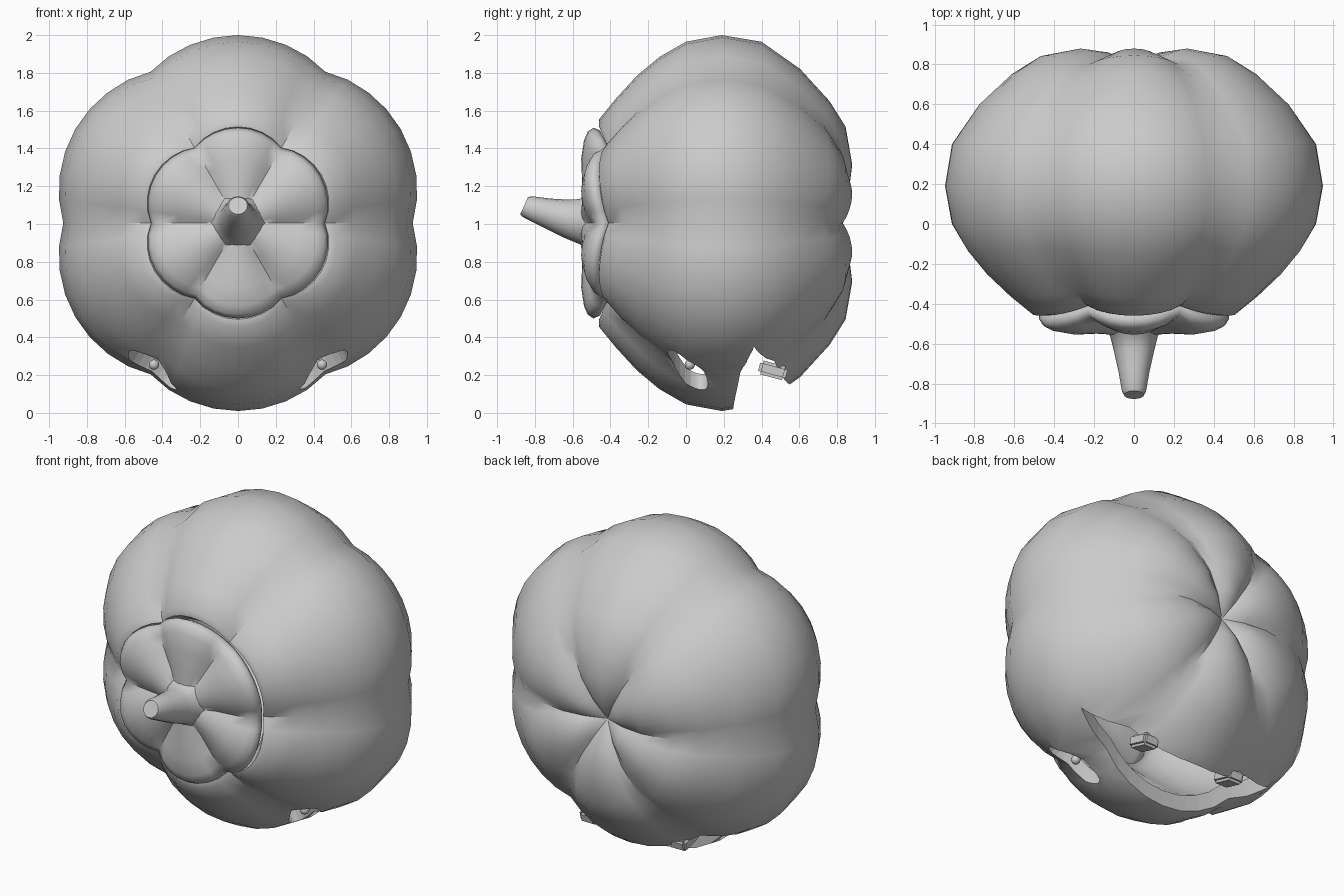
import bpy, bmesh
from math import sin, cos, pi, radians
from mathutils import Vector, Matrix

if "Cube" in bpy.data.objects:
    bpy.data.objects.remove(bpy.data.objects["Cube"])

CZ = 1.005          # height of the pumpkin axis (runs along y)
SEG = 48


def make(name, bm, angle=40):
    bmesh.ops.remove_doubles(bm, verts=bm.verts, dist=0.0005)
    bmesh.ops.recalc_face_normals(bm, faces=bm.faces)
    me = bpy.data.meshes.new(name)
    bm.to_mesh(me)
    bm.free()
    ob = bpy.data.objects.new(name, me)
    bpy.context.collection.objects.link(ob)
    bpy.ops.object.select_all(action='DESELECT')
    ob.select_set(True)
    bpy.context.view_layer.objects.active = ob
    if angle:
        bpy.ops.object.shade_smooth_by_angle(angle=radians(angle))
    return ob


def loft(rings, caps=False):
    bm = bmesh.new()
    vs = [[bm.verts.new(p) for p in r] for r in rings]
    n = len(rings[0])
    for a, b in zip(vs, vs[1:]):
        for i in range(n):
            j = (i + 1) % n
            bm.faces.new((a[i], a[j], b[j], b[i]))
    if caps:
        bm.faces.new(vs[0])
        bm.faces.new(vs[-1])
    return bm


def ribbed(peak, groove, power):
    """Six-lobed revolve: blends a ridge profile and a groove profile of (r, y)."""
    rings = []
    for (rp, yp), (rg, yg) in zip(peak, groove):
        ring = []
        for i in range(SEG):
            a = 2 * pi * i / SEG
            w = abs(sin(3 * a)) ** power
            r, y = rg + (rp - rg) * w, yg + (yp - yg) * w
            ring.append((r * cos(a), y, CZ + r * sin(a)))
        rings.append(ring)
    return loft(rings)


def cut(ob, cutter):
    m = ob.modifiers.new("cut", 'BOOLEAN')
    m.operation, m.solver, m.object = 'DIFFERENCE', 'EXACT', cutter
    bpy.context.view_layer.objects.active = ob
    bpy.ops.object.modifier_apply(modifier=m.name)
    bpy.data.objects.remove(cutter)


# Hollow shell: outer skin, then the same profile shrunk for the inside
peak = [(.51, -.46), (.55, -.46), (.66, -.37), (.78, -.26), (.88, -.14), (.96, 0), (.995, .19),
        (.96, .40), (.815, .605), (.645, .76), (.51, .845), (.31, .88), (.15, .86), (0, .77)]
groove = [(.46, -.41), (.49, -.40), (.60, -.33), (.71, -.23), (.81, -.12), (.89, 0), (.925, .19),
          (.89, .40), (.76, .59), (.60, .73), (.45, .80), (.27, .83), (.13, .815), (0, .77)]


def inside(prof):
    return [(r * .9, .2 + (y - .2) * .88) for r, y in reversed(prof)]


shell = [p + inside(p) + [p[0]] for p in (peak, groove)]
body_bm = ribbed(*shell, .85)
bmesh.ops.remove_doubles(body_bm, verts=body_bm.verts, dist=.0005)
body = make("pumpkin_body", body_bm)

# Mouth opening on the underside, cut straight up
N = 16
upper = [(-.69 + 1.38 * i / N) for i in range(N + 1)]
outline = [(x, .25 + .11 * abs(x / .69) ** 2.5) for x in upper]
outline += [(x, .37 + .18 * (1 - abs(x / .69) ** 1.6)) for x in reversed(upper[1:-1])]
cut(body, make("mouth_cutter", loft([[(x, y, z) for x, y in outline] for z in (-.2, .62)], True), 0))

# Slanted eye openings and pupils
for s, side in ((1, "right"), (-1, "left")):
    nrm = Vector((s * .5, 0, -.866))
    tan = Vector((s * .866, 0, .5))
    axis = Vector((0, 1, 0))
    rings = []
    for d in (.65, 1.15):
        ring = []
        for i in range(24):
            a = 2 * pi * i / 24
            u, v = .16 * cos(a), .085 * sin(a)
            ring.append(Vector((0, .01, CZ)) + nrm * d + tan * u + axis * (v - u * .4))
        rings.append(ring)
    cut(body, make("eye_cutter", loft(rings, True), 0))
    bm = bmesh.new()
    bmesh.ops.create_uvsphere(bm, u_segments=16, v_segments=10, radius=.027,
                              matrix=Matrix.Translation((s * .445, .02, .255)))
    make(side + "_pupil", bm)

    # Peg tooth standing on the lower lip
    bm = bmesh.new()
    bmesh.ops.create_cube(bm, size=1, matrix=Matrix.Translation((s * .31, .46, .225))
                          @ Matrix.Rotation(radians(-15), 4, 'X') @ Matrix.Diagonal((.11, .15, .075, 1)))
    bmesh.ops.bevel(bm, geom=bm.edges[:], offset=.015, segments=2, affect='EDGES')
    make(side + "_tooth", bm)

bpy.ops.object.select_all(action='DESELECT')
body.select_set(True)
bpy.context.view_layer.objects.active = body
bpy.ops.object.shade_smooth_by_angle(angle=radians(40))

# Ribbed lid
lid_peak = [(0, -.55), (.12, -.555), (.22, -.55), (.34, -.555), (.44, -.54), (.485, -.52),
            (.505, -.49), (.49, -.455), (.44, -.44), (.25, -.44), (0, -.44)]
lid_groove = [(0, -.55), (.12, -.54), (.20, -.51), (.31, -.495), (.40, -.48), (.44, -.465),
              (.46, -.435), (.45, -.405), (.40, -.39), (.25, -.41), (0, -.44)]
make("lid", ribbed(lid_peak, lid_groove, .85), 60)

# Tapered, bent stem: centre y, z, radius, tilt
rings = []
for y, z, r, t in [(-.50, 1.01, .17, 0), (-.56, 1.012, .12, 0), (-.64, 1.03, .1, .15),
                   (-.74, 1.06, .078, .3), (-.84, 1.092, .06, .42), (-.857, 1.097, .05, .42)]:
    rings.append([(r * cos(a), y - r * sin(a) * -sin(t), z + r * sin(a) * cos(t))
                  for a in (2 * pi * i / 16 for i in range(16))])
make("stem", loft(rings, True), 50)
